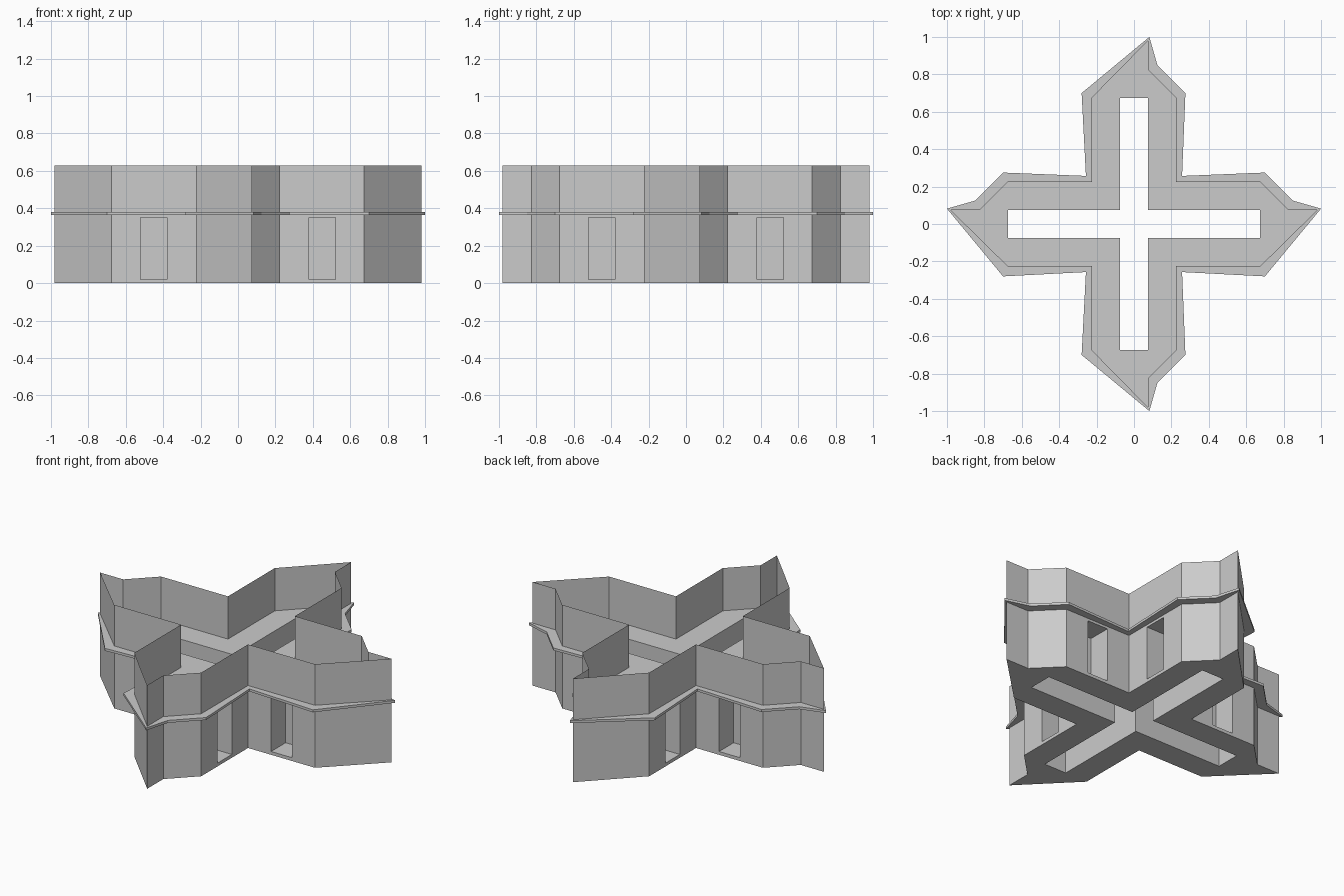
import bpy
import bmesh

cube = bpy.data.objects.get("Cube")
if cube:
    bpy.data.objects.remove(cube, do_unlink=True)

# One plain grey for the whole building
grey = bpy.data.materials.new("plain_grey")
grey.use_nodes = True
COLOUR = (0.6, 0.6, 0.6, 1.0)
grey.diffuse_color = COLOUR
grey.node_tree.nodes["Principled BSDF"].inputs["Base Color"].default_value = COLOUR


def cross_outline(corner, arm_end):
    """Full cross plan, clockwise, from the end profile of the back arm."""
    side = [(y, x) for x, y in arm_end]
    back = arm_end
    right = side[::-1]
    front = [(x, -y) for x, y in arm_end[::-1]]
    left = [(-x, y) for x, y in side]
    c = corner
    return (back + [(c, c)] + right + [(c, -c)]
            + front + [(-c, -c)] + left + [(-c, c)])


def add_object(name, bm):
    bmesh.ops.recalc_face_normals(bm, faces=bm.faces)
    mesh = bpy.data.meshes.new(name)
    bm.to_mesh(mesh)
    bm.free()
    mesh.materials.append(grey)
    obj = bpy.data.objects.new(name, mesh)
    bpy.context.collection.objects.link(obj)
    return obj


def build_loops(name, loops, closed=False):
    """Skin between successive (outline, height) loops."""
    bm = bmesh.new()
    rings = [[bm.verts.new((x, y, z)) for x, y in pts] for pts, z in loops]
    pairs = list(zip(rings, rings[1:]))
    if closed:
        pairs.append((rings[-1], rings[0]))
    for a, b in pairs:
        for i in range(len(a)):
            j = (i + 1) % len(a)
            bm.faces.new((a[i], a[j], b[j], b[i]))
    return add_object(name, bm)


FLOOR, TOP = 0.37, 0.63
LEDGE_LOW, LEDGE_HIGH = 0.365, 0.38

wall = cross_outline(0.225, [(-0.225, 0.675), (0.075, 0.98),
                             (0.075, 0.825), (0.225, 0.675)])
hall = cross_outline(0.075, [(-0.075, 0.675), (0.025, 0.675),
                             (0.05, 0.675), (0.075, 0.675)])
rim = cross_outline(0.257, [(-0.28, 0.70), (0.082, 1.0),
                            (0.125, 0.85), (0.275, 0.70)])

# Lower storey: thick block around an open cross-shaped hall
lower_storey = build_loops("lower_storey", [(wall, 0), (wall, FLOOR),
                                            (hall, FLOOR), (hall, 0)], closed=True)

# Doorways: one recess in each long side of every arm
DOOR_WIDTH, DOOR_LOW, DOOR_HIGH = 0.14, 0.02, 0.35
DEPTH, OVERLAP = 0.14, 0.05
bm = bmesh.new()
for along in (-0.45, 0.45):
    for side in (-1, 1):
        across = side * (0.225 + (OVERLAP - DEPTH) / 2)
        for swap in (False, True):
            centre = (across, along) if swap else (along, across)
            size = (DEPTH + OVERLAP, DOOR_WIDTH) if swap else (DOOR_WIDTH, DEPTH + OVERLAP)
            box = bmesh.ops.create_cube(bm, size=1)["verts"]
            bmesh.ops.scale(bm, vec=(*size, DOOR_HIGH - DOOR_LOW), verts=box)
            bmesh.ops.translate(bm, vec=(*centre, (DOOR_LOW + DOOR_HIGH) / 2), verts=box)
door_cutter = add_object("door_cutter", bm)
door_cutter.hide_render = True

cut = lower_storey.modifiers.new("doorways", 'BOOLEAN')
cut.operation = 'DIFFERENCE'
cut.solver = 'EXACT'
cut.object = door_cutter
bpy.context.view_layer.objects.active = lower_storey
bpy.ops.object.modifier_apply(modifier=cut.name)
bpy.data.objects.remove(door_cutter, do_unlink=True)

# Upper storey: thin open-topped wall
build_loops("upper_wall", [(wall, FLOOR), (wall, TOP)])

# Ledge: slim band running round the outside at floor level
build_loops("ledge", [(wall, LEDGE_LOW), (rim, LEDGE_LOW),
                      (rim, LEDGE_HIGH), (wall, LEDGE_HIGH)])
